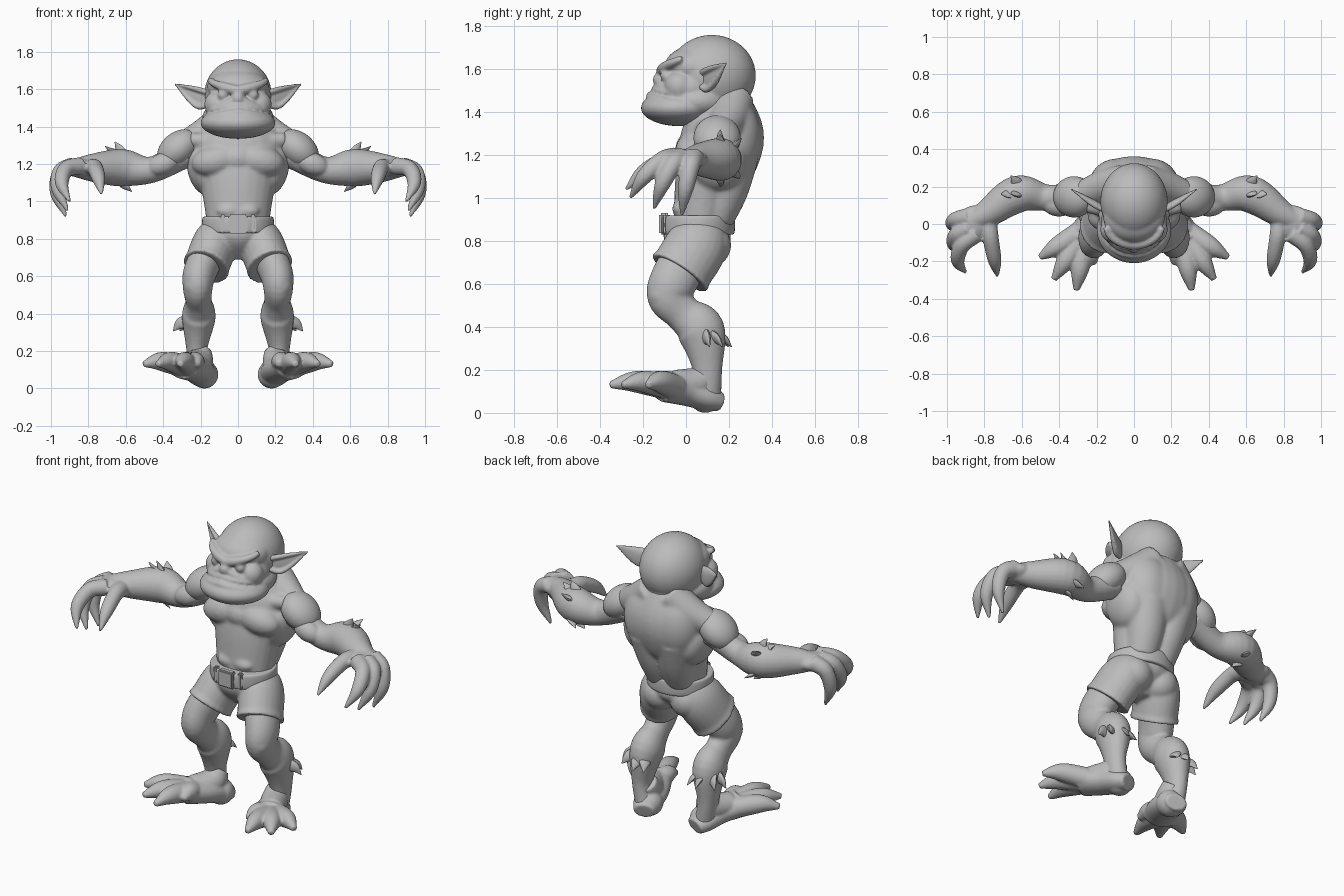
import bpy, bmesh, math
from mathutils import Vector, Matrix

cube = bpy.data.objects.get("Cube")
if cube:
    bpy.data.objects.remove(cube)

clay = bpy.data.materials.new("clay grey")
clay.use_nodes = True
clay.diffuse_color = (.5, .5, .5, 1)
clay.node_tree.nodes["Principled BSDF"].inputs["Base Color"].default_value = clay.diffuse_color
X, Y, Z = Vector((1, 0, 0)), Vector((0, 1, 0)), Vector((0, 0, 1))


def spline(points, steps=6):
    """Catmull-Rom curve through vectors of any size."""
    p = [points[0] * 2 - points[1]] + points + [points[-1] * 2 - points[-2]]
    curve = []
    for a, b, c, d in zip(p, p[1:], p[2:], p[3:]):
        for s in range(steps):
            t = s / steps
            curve.append((b * 2 + (c - a) * t + (a * 2 - b * 5 + c * 4 - d) * t * t
                          + (b * 3 - a - c * 3 + d) * t ** 3) / 2)
    return curve + [points[-1]]


def tube(bm, points, radii, flat=1, across=X, sides=24):
    """Smooth tapered tube; flat scales the radius at right angles to across."""
    path = spline([Vector((*p, r)) for p, r in zip(points, radii)])
    rings = []
    for i, p in enumerate(path):
        before, after = path[max(i - 1, 0)], path[min(i + 1, len(path) - 1)]
        along = (after - before).xyz.normalized()
        u = (across - along * across.dot(along)).normalized()
        v = along.cross(u) * flat
        angles = [math.tau * k / sides for k in range(sides)]
        rings.append([bm.verts.new(p.xyz + (u * math.cos(a) + v * math.sin(a)) * p.w) for a in angles])
    for ring, following in zip(rings, rings[1:]):
        for k in range(sides):
            bm.faces.new((ring[k - 1], ring[k], following[k], following[k - 1]))
    bm.faces.new(rings[0])
    bm.faces.new(rings[-1])


def ball(bm, centre, radii, turn=0):
    """Ellipsoid, optionally turned about the y axis."""
    size = Vector(radii) if isinstance(radii, tuple) else Vector((radii, radii, radii))
    matrix = Matrix.LocRotScale(Vector(centre), Matrix.Rotation(math.radians(turn), 3, 'Y'), size)
    bmesh.ops.create_icosphere(bm, subdivisions=4, radius=1, matrix=matrix)


def face_arc(bm, z, rise, depth, width, thick):
    """Tapered fold wrapping from the middle of the face to its side."""
    turns = [t / 4 for t in range(5)]
    tube(bm, [(width * math.sin(t * 1.4), -depth * math.cos(t * 1.4), z + rise * t) for t in turns],
         [thick * (1 - t / 2) for t in turns], across=Z)


def finish(name, bm, voxel=None, soft=3):
    """Mirror a half onto both sides and, given a voxel size, fuse its pieces."""
    bmesh.ops.recalc_face_normals(bm, faces=bm.faces)
    mesh = bpy.data.meshes.new(name)
    bm.to_mesh(mesh)
    bm.free()
    mesh.materials.append(clay)
    ob = bpy.data.objects.new(name, mesh)
    bpy.context.collection.objects.link(ob)
    bpy.ops.object.select_all(action='DESELECT')
    ob.select_set(True)
    bpy.context.view_layer.objects.active = ob
    bpy.ops.object.shade_smooth_by_angle(angle=math.radians(45))
    ob.modifiers.new("mirror", 'MIRROR').use_mirror_merge = False
    if voxel:
        fuse = ob.modifiers.new("fuse", 'REMESH')
        fuse.mode, fuse.voxel_size, fuse.use_smooth_shade = 'VOXEL', voxel, True
        soften = ob.modifiers.new("soften", 'SMOOTH')
        soften.factor, soften.iterations = .5, soft


# Head: skull, forehead, face, heavy jaw, muzzle and nape
bm = bmesh.new()
ball(bm, (0, .12, 1.57), (.18, .205, .19))
ball(bm, (0, .04, 1.61), (.165, .14, .1))
ball(bm, (0, .02, 1.51), (.175, .14, .11))
ball(bm, (0, .05, 1.45), (.19, .18, .1))
ball(bm, (0, -.03, 1.42), (.2, .18, .085))
ball(bm, (0, -.06, 1.5), (.14, .09, .06))
ball(bm, (0, .15, 1.44), .15)
# Cheeks, eyes, nose and nostrils
ball(bm, (.11, -.03, 1.52), .07)
ball(bm, (.08, -.09, 1.57), .03)
ball(bm, (0, -.12, 1.55), .035)
ball(bm, (.03, -.11, 1.54), .024)
# Brow, cheek fold, upper lip and lower lip
face_arc(bm, 1.59, .06, .11, .155, .03)
face_arc(bm, 1.55, -.08, .13, .16, .016)
face_arc(bm, 1.51, -.03, .145, .17, .016)
face_arc(bm, 1.475, -.03, .165, .18, .022)
finish("head", bm, .0075, 5)

# Pointed ears with raised rims
bm = bmesh.new()
root, tip = Vector((.15, .08, 1.55)), Vector((.34, .19, 1.63))
middle = root.lerp(tip, .4) - Z * .025
tube(bm, [root, middle, tip], (.04, .05, .004), .25, Z)
for side in (Z, -Z):
    tube(bm, [root + side * .03 - Y * .01, middle + side * .045 - Y * .015, tip], (.015, .014, .004))
finish("ears", bm, .006)

# Torso: rib cage, pectorals, flanks
bm = bmesh.new()
tube(bm, [(0, .06, .84), (0, .1, 1.08), (0, .15, 1.2), (0, .18, 1.34), (0, .19, 1.52)],
     (.16, .2, .25, .24, .11), .76)
ball(bm, (.11, .04, 1.22), (.14, .09, .085), 12)
ball(bm, (0, .03, 1.23), (.1, .08, .08))
ball(bm, (.19, .15, 1.17), (.08, .13, .14), 14)
# Abdominal rows
for row in range(3):
    ball(bm, (.05, -.025 + row * .02, .95 + row * .06), (.065, .04, .038))
# Broad back, lower back, trapezius and collar bones
ball(bm, (.09, .21, 1.28), (.15, .14, .2))
tube(bm, [(.06, .13, .9), (.07, .18, 1.04), (.09, .22, 1.2)], (.09, .11, .12))
tube(bm, [(.05, .23, 1.46), (.16, .2, 1.37), (.28, .16, 1.31)], (.09, .09, .07))
tube(bm, [(.02, .01, 1.29), (.12, .06, 1.32), (.25, .1, 1.33)], (.03, .035, .04), across=Z)
tube(bm, [(.02, .02, 1.28), (.08, .07, 1.37), (.13, .12, 1.45)], (.04, .05, .04))
finish("torso", bm, .01, 9)

# Rounded shoulders overlapping the arms
bm = bmesh.new()
ball(bm, (.32, .145, 1.28), (.125, .11, .09), 40)
finish("shoulders", bm)

# Arms with heavy forearms and broad palms
bm = bmesh.new()
forearm = Vector((.62, .16, 1.18))
tube(bm, [(.28, .15, 1.26), (.46, .14, 1.17), forearm, (.78, .06, 1.18), (.9, 0, 1.18)],
     (.08, .07, .1, .075, .04), across=Y)
ball(bm, (.4, .1, 1.2), (.09, .06, .06), 20)
ball(bm, (.85, .01, 1.18), (.09, .09, .05))
# Curled fingers and thumb, each from knuckle to claw tip
curl = Vector((.06, 0, .04))
for knuckle, tip, bend in (((.88, .04, 1.19), (.92, -.02, .92), curl),
                           ((.88, -.02, 1.19), (.91, -.15, .95), curl),
                           ((.84, -.05, 1.19), (.9, -.26, 1), curl),
                           ((.78, 0, 1.18), (.73, -.28, 1.04), Z * .04)):
    knuckle, tip = Vector(knuckle), Vector(tip)
    first = knuckle.lerp(tip, .3) + bend
    tube(bm, [knuckle, first, knuckle.lerp(tip, .7) + bend, tip], (.048, .043, .036, .008), across=X + Y)
    ball(bm, first, .043)
finish("arms", bm, .008)

# Legs with bent knees and strong calves
bm = bmesh.new()
calf = Vector((.21, .07, .38))
tube(bm, [(.12, .05, .8), (.2, -.05, .63), (.215, -.08, .54), (.21, -.01, .46), calf, (.22, .1, .2), (.2, .09, .08)],
     (.09, .09, .08, .07, .09, .055, .06), 1.25)
ball(bm, (.22, -.11, .55), .07)
finish("legs", bm, .01)

# Feet: wedge from a squared heel to a fan of four toes
bm = bmesh.new()
ball(bm, (.18, .09, .075), .075)
tube(bm, [(.17, .16, .05), (.19, .1, .07), (.22, 0, .1), (.28, -.1, .125)], (.06, .08, .09, .1), .75)
tube(bm, [(.2, .1, .2), (.21, .05, .14), (.26, -.05, .13)], (.06, .075, .07))
root = Vector((.25, -.02, .12))
for angle, length in ((-10, .2), (10, .34), (33, .33), (58, .3)):
    reach = Matrix.Rotation(math.radians(angle), 3, 'Z') @ -Y * length
    tube(bm, [root + reach * .2, root + reach * .65 + Z * .025, root + reach + Z * .01], (.06, .05, .016), across=Z)
finish("feet", bm, .008)

# Shorts: seat, buttocks and flared legs with thick hems
bm = bmesh.new()
tube(bm, [(0, .06, .9), (0, .05, .8), (0, .05, .69)], (.16, .17, .06), .9)
ball(bm, (.09, .11, .78), .1)
tube(bm, [(.07, .08, .87), (.12, .05, .78), (.17, -.03, .65)], (.09, .12, .12), 1.2)
tube(bm, [(.16, -.01, .68), (.17, -.03, .65)], (.12, .128), 1.2)
finish("shorts", bm, .009, 5)

# Belt with a square buckle and two keepers
bm = bmesh.new()
tube(bm, [(0, .055, z) for z in (.83, .84, .91, .92)], (.17, .19, .19, .17), .9, sides=48)
finish("belt", bm)
bm = bmesh.new()
for centre, size in (((0, -.105, .88), (.1, .04, .1)), ((.08, -.09, .88), (.03, .03, .1))):
    bmesh.ops.create_cube(bm, size=1, matrix=Matrix.LocRotScale(Vector(centre), None, Vector(size)))
bmesh.ops.bevel(bm, geom=bm.edges[:], offset=.008, segments=2, affect='EDGES')
finish("buckle", bm)

# Fur tufts growing out of forearms, shoulders and calves
bm = bmesh.new()
for joint, depth, lean, ways in ((forearm, .075, X * .6, (Z, Y + Z, Z * 2 + X)),
                                 (forearm, .075, -X, (Y - Z, -Z - X, -Z)),
                                 (Vector((.3, .16, 1.28)), .07, -X * .5, (Z - X, Y + Z - X)),
                                 (calf - Z * .02, .09, -Z, (Y, X + Y, Y * 2 - X, X + Y * .3))):
    for way in ways:
        out = way.normalized()
        root = joint + out * depth
        tip = root + (out + lean).normalized() * .075
        tube(bm, [root - out * .04, root.lerp(tip, .3), tip], (.045, .03, .002), .5, X + Y * .3 + Z * .6, 12)
finish("fur_tufts", bm)
